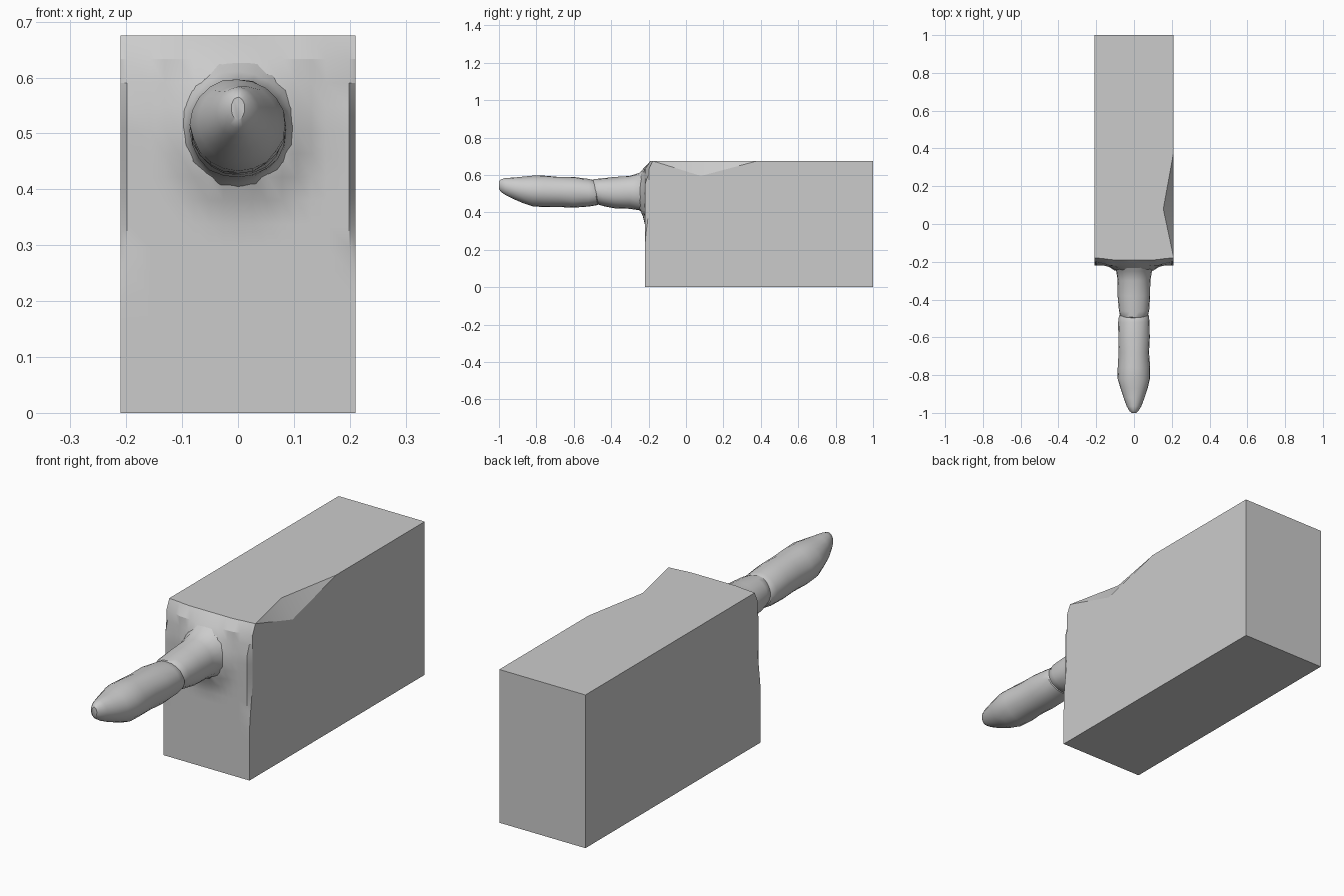
import bpy, bmesh, math, random
from mathutils import Vector

random.seed(4)
cube = bpy.data.objects.get("Cube")
if cube:
    bpy.data.objects.remove(cube, do_unlink=True)

GREY = (0.6, 0.6, 0.6, 1)
mat = bpy.data.materials.new("plain grey")
mat.use_nodes = True
mat.diffuse_color = GREY
mat.node_tree.nodes["Principled BSDF"].inputs["Base Color"].default_value = GREY

W, H, FRONT, BACK = 0.21, 0.675, -0.22, 1.0
AXIS_Z = 0.505


def finish(bm, name, angle):
    bmesh.ops.recalc_face_normals(bm, faces=bm.faces)
    mesh = bpy.data.meshes.new(name)
    bm.to_mesh(mesh)
    bm.free()
    mesh.materials.append(mat)
    obj = bpy.data.objects.new(name, mesh)
    bpy.context.collection.objects.link(obj)
    bpy.ops.object.select_all(action='DESELECT')
    obj.select_set(True)
    bpy.context.view_layer.objects.active = obj
    bpy.ops.object.shade_smooth_by_angle(angle=math.radians(angle))
    return obj


def ramp(v, lo, hi):
    t = max(0, min(1, (v - lo) / (hi - lo)))
    return t * t * (3 - 2 * t)


def build_body():
    bm = bmesh.new()
    bmesh.ops.create_cube(bm, size=1)
    for v in bm.verts:
        v.co = Vector((v.co.x * 2 * W, BACK if v.co.y > 0 else FRONT, (v.co.z + 0.5) * H))

    # front panel: fine grid, receding at its upper rim, swelling around the root
    front = min(bm.faces, key=lambda f: f.calc_center_median().y)
    bmesh.ops.subdivide_edges(bm, edges=front.edges[:], cuts=15, use_grid_fill=True)
    for v in bm.verts:
        if v.co.y > 0:
            continue
        x, z = v.co.x, v.co.z
        side = abs(x) > W - 0.001
        top = z > H - 0.001
        if not side and abs(x) > W * 0.85:
            v.co.x = math.copysign(0.199, x)
        if top:
            v.co.y += 0.03 + 0.012 * ramp(abs(x), 0.1, W)
        elif side:
            v.co.y += 0.022 * ramp(z, 0.2, 0.45)
        else:
            r = math.hypot(x, z - AXIS_Z)
            v.co.y -= 0.03 * math.exp(-(max(0, r - 0.09) / 0.035) ** 2)
            v.co.y += 0.022 * ramp(abs(x) * ramp(z, 0.45, 0.62), 0.12, 0.2)

    # knocked-in notch on the upper left edge
    edge = next(e for e in bm.edges if e.calc_length() > 1
                and all(v.co.x > W - 0.01 and v.co.z > H - 0.01 for v in e.verts))
    corner = min(edge.verts, key=lambda v: v.co.y)
    back = edge.other_vert(corner)
    length = back.co.y - corner.co.y
    _, rear = bmesh.utils.edge_split(edge, back, (back.co.y - 0.38) / length)
    rim = next(e for e in rear.link_edges if e.other_vert(rear) is corner)
    for face in list(rim.link_faces):
        is_top = abs(face.normal.z) > 0.5 or face.calc_center_median().z > H - 0.01
        point = (0.155, 0.08, H) if is_top else (W, 0.08, 0.595)
        bmesh.utils.face_split(face, rear, corner, coords=[point])
    scraps = [f for f in rim.link_faces]
    inner = [next(v for v in f.verts if v not in (rear, corner)) for f in scraps]
    bmesh.ops.delete(bm, geom=scraps, context='FACES_ONLY')
    bmesh.ops.delete(bm, geom=[rim], context='EDGES')
    bm.faces.new((rear, inner[0], inner[1]))
    bm.faces.new((corner, inner[1], inner[0]))
    finish(bm, "body_block", 25)


def build_rod(name, rings, shear, sides=20):
    """Loft of oval rings: (y, half width, bottom z, top z)."""
    bm = bmesh.new()
    loops = []
    for y, half, low, high in rings:
        mid, tall = (low + high) / 2, (high - low) / 2
        loop = []
        for i in range(sides):
            a = math.tau * i / sides
            k = 1 + random.uniform(-0.02, 0.02)
            z = mid + tall * k * math.sin(a)
            loop.append(bm.verts.new((half * k * math.cos(a), y - shear(y) * (z - mid), z)))
        loops.append(loop)
    for a, b in zip(loops, loops[1:]):
        for i in range(sides):
            j = (i + 1) % sides
            bm.faces.new((a[i], a[j], b[j], b[i]))
    bm.faces.new(loops[0])
    bm.faces.new(loops[-1])
    finish(bm, name, 35)


build_body()

# root segment, flaring into the block
build_rod("rod_root", [
    (-0.19, 0.15, 0.36, 0.65), (-0.225, 0.115, 0.39, 0.635), (-0.25, 0.095, 0.41, 0.612),
    (-0.3, 0.087, 0.42, 0.596), (-0.38, 0.087, 0.42, 0.588), (-0.45, 0.082, 0.432, 0.582),
    (-0.48, 0.076, 0.44, 0.576), (-0.5, 0.06, 0.46, 0.56)],
    lambda y: 0.2 if y < -0.44 else 0)

# outer segment, tapering to a blunt chisel tip
build_rod("rod_tip", [
    (-0.465, 0.06, 0.46, 0.56), (-0.485, 0.078, 0.438, 0.574), (-0.52, 0.083, 0.43, 0.578),
    (-0.6, 0.084, 0.425, 0.59), (-0.68, 0.08, 0.43, 0.591), (-0.76, 0.085, 0.428, 0.597),
    (-0.82, 0.085, 0.434, 0.598), (-0.87, 0.072, 0.45, 0.59), (-0.92, 0.056, 0.47, 0.586),
    (-0.965, 0.038, 0.492, 0.583), (-0.99, 0.024, 0.51, 0.576), (-1.0, 0.012, 0.525, 0.565)],
    lambda y: 0.2 if y > -0.5 else 0)
